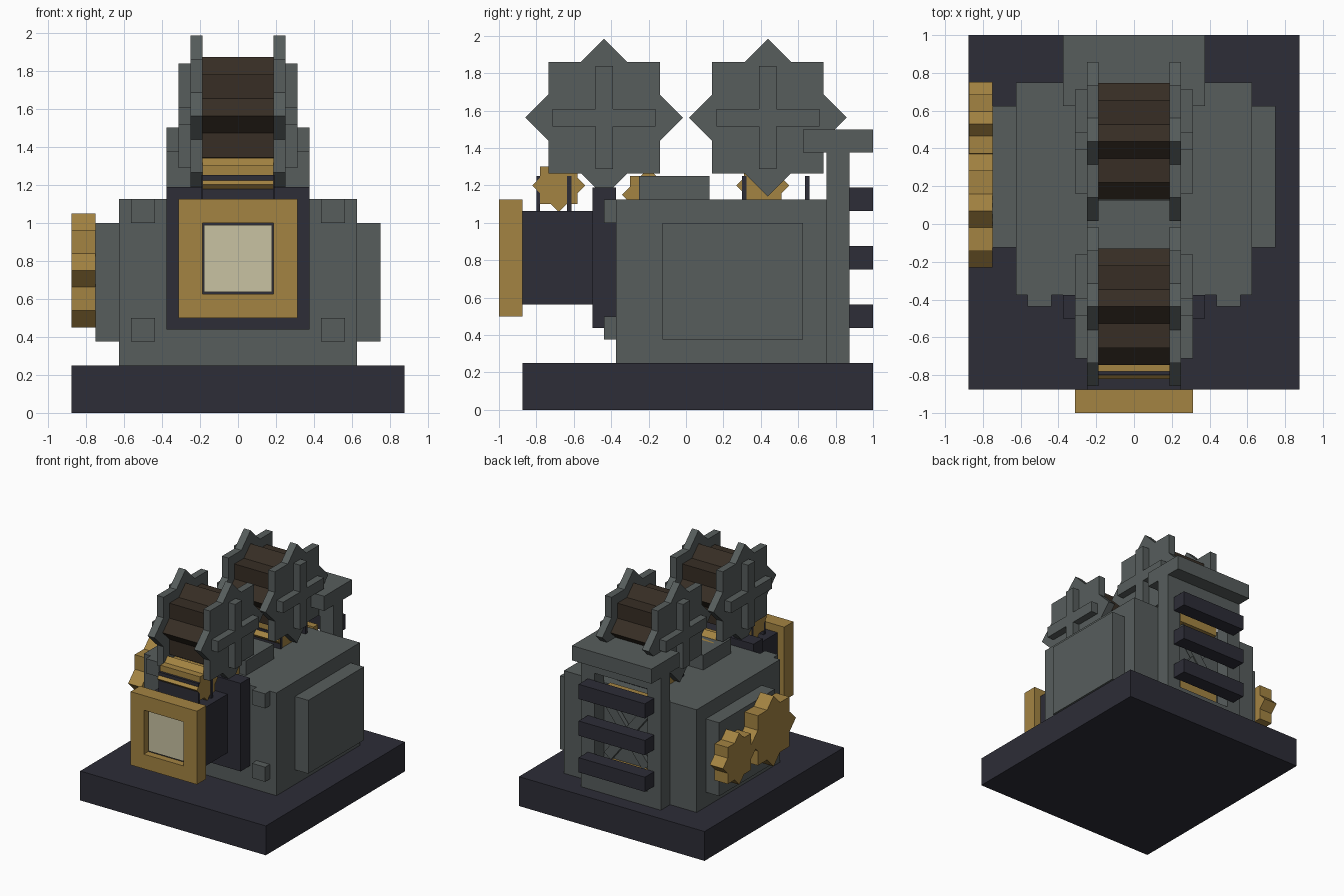
import bpy
import math

cube = bpy.data.objects.get("Cube")
if cube:
    bpy.data.objects.remove(cube, do_unlink=True)


def material(name, rgb):
    mat = bpy.data.materials.new(name)
    mat.use_nodes = True
    mat.diffuse_color = (*rgb, 1)
    mat.node_tree.nodes["Principled BSDF"].inputs["Base Color"].default_value = (*rgb, 1)
    return mat


GREY = material("grey_metal", (0.095, 0.11, 0.108))
GOLD = material("brass", (0.37, 0.23, 0.055))
DARK = material("dark_metal", (0.026, 0.026, 0.038))
CREAM = material("lens_cream", (0.58, 0.54, 0.36))
BROWN = material("film_brown", (0.038, 0.027, 0.018))


def make(name, verts, faces, mat):
    mesh = bpy.data.meshes.new(name)
    mesh.from_pydata(verts, [], faces)
    mesh.materials.append(mat)
    obj = bpy.data.objects.new(name, mesh)
    bpy.context.collection.objects.link(obj)
    return obj


def prism(name, x, outline, mat):
    """Extrude a counter-clockwise (y, z) outline between two x values."""
    n = len(outline)
    verts = [(px, y, z) for px in x for y, z in outline]
    sides = [(i, i + n, (i + 1) % n + n, (i + 1) % n) for i in range(n)]
    ends = [tuple(reversed(range(n))), tuple(range(n, 2 * n))]
    return make(name, verts, sides + ends, mat)


def box(name, x, y, z, mat):
    outline = [(y[0], z[0]), (y[1], z[0]), (y[1], z[1]), (y[0], z[1])]
    return prism(name, x, outline, mat)


def star(name, x, y, z, half, mat):
    """Eight-toothed gear: outline of two crossed squares."""
    tip, notch = half * math.sqrt(2), half / math.cos(math.pi / 8)
    outline = []
    for i in range(16):
        r = notch if i % 2 else tip
        a = math.pi * i / 8
        outline.append((y + r * math.cos(a), z + r * math.sin(a)))
    return prism(name, x, outline, mat)


def frame(name, outer, inner, y, z_out, z_in, mat):
    """Rectangular ring facing along y."""
    for s, side in ((-1, "right"), (1, "left")):
        box(f"{name}_{side}", sorted((s * inner, s * outer)), y, z_out, mat)
    box(name + "_bottom", (-inner, inner), y, (z_out[0], z_in[0]), mat)
    box(name + "_top", (-inner, inner), y, (z_in[1], z_out[1]), mat)


# Base and main housing
box("base", (-0.875, 0.875), (-0.875, 1), (0, 0.25), DARK)
box("housing", (-0.625, 0.625), (-0.375, 0.75), (0.25, 1.125), GREY)
box("top_block", (-0.25, 0.25), (-0.25, 0.125), (1.125, 1.25), GREY)

# Side panels and front corner studs
for s, side in ((-1, "right"), (1, "left")):
    box(f"side_panel_{side}", sorted((s * 0.625, s * 0.75)), (-0.125, 0.625), (0.375, 1), GREY)
    for z, level in ((0.375, "lower"), (1.0, "upper")):
        box(f"stud_{level}_{side}", sorted((s * 0.4375, s * 0.5625)),
            (-0.4375, -0.375), (z, z + 0.125), GREY)

# Lens assembly
box("lens_mount", (-0.375, 0.375), (-0.5, -0.375), (0.4375, 1.1875), DARK)
box("lens_barrel", (-0.25, 0.25), (-0.875, -0.5), (0.5625, 1.0625), DARK)
frame("lens_rim", 0.3125, 0.1875, (-1, -0.875), (0.5, 1.125), (0.625, 1), GOLD)
box("lens_glass", (-0.178, 0.178), (-0.95, -0.875), (0.636, 0.989), CREAM)
box("lens_seal", (-0.1875, 0.1875), (-0.94, -0.875), (0.625, 1), DARK)

# Film reels
for y, which in ((-0.4375, "front"), (0.4375, "back")):
    z = 1.5625
    star(f"{which}_film_roll", (-0.1875, 0.1875), y, z, 0.218, BROWN)
    for s, side in ((-1, "right"), (1, "left")):
        star(f"{which}_reel_plate_{side}", sorted((s * 0.1875, s * 0.25)), y, z, 0.298, GREY)
        spoke = sorted((s * 0.25, s * 0.3125))
        box(f"{which}_reel_spoke_flat_{side}", spoke, (y - 0.275, y + 0.275), (z - 0.047, z + 0.047), GREY)
        box(f"{which}_reel_spoke_upright_{side}", spoke, (y - 0.047, y + 0.047), (z - 0.275, z + 0.275), GREY)

# Sprockets and film strips
for y, z, which in ((-0.68, 1.2, "front"), (-0.2, 1.15, "middle"), (0.41, 1.2, "back")):
    star(f"{which}_sprocket", (-0.1875, 0.1875), y, z, 0.1, GOLD)
box("film_strip_front", (-0.187, 0.187), (-0.8, -0.78), (1.06, 1.25), DARK)
for i, y in enumerate((-0.635, 0.3, 0.635)):
    box(f"film_strip_{i}", (-0.192, 0.192), (y, y + 0.024), (1.06, 1.25), DARK)

# Drive gears on the right side
star("large_drive_gear", (-0.875, -0.75), 0.07, 0.75, 0.212, GOLD)
star("small_drive_gear", (-0.874, -0.75), 0.53, 0.69, 0.156, GOLD)

# Rear column with cap, vent and bars
frame("rear_column", 0.375, 0.25, (0.75, 0.875), (0.25, 1.375), (0.375, 1.25), GREY)
box("rear_cap", (-0.375, 0.375), (0.625, 1), (1.375, 1.5), GREY)
for z in (0.4375, 0.75, 1.0625):
    box("rear_bar", (-0.3125, 0.3125), (0.875, 1), (z, z + 0.125), DARK)
for z, level in ((0.4, "lower"), (1.04, "upper")):
    box(f"vent_roller_{level}", (-0.1875, 0.1875), (0.75, 0.81), (z, z + 0.1), GOLD)
for s, side in ((-1, "right"), (1, "left")):
    brace = box(f"vent_brace_{side}", (-0.04, 0.04), (-0.02, 0.02), (-0.3, 0.3), GREY)
    brace.location = (0, 0.78 + s * 0.005, 0.77)
    brace.rotation_euler.y = s * math.radians(38)
